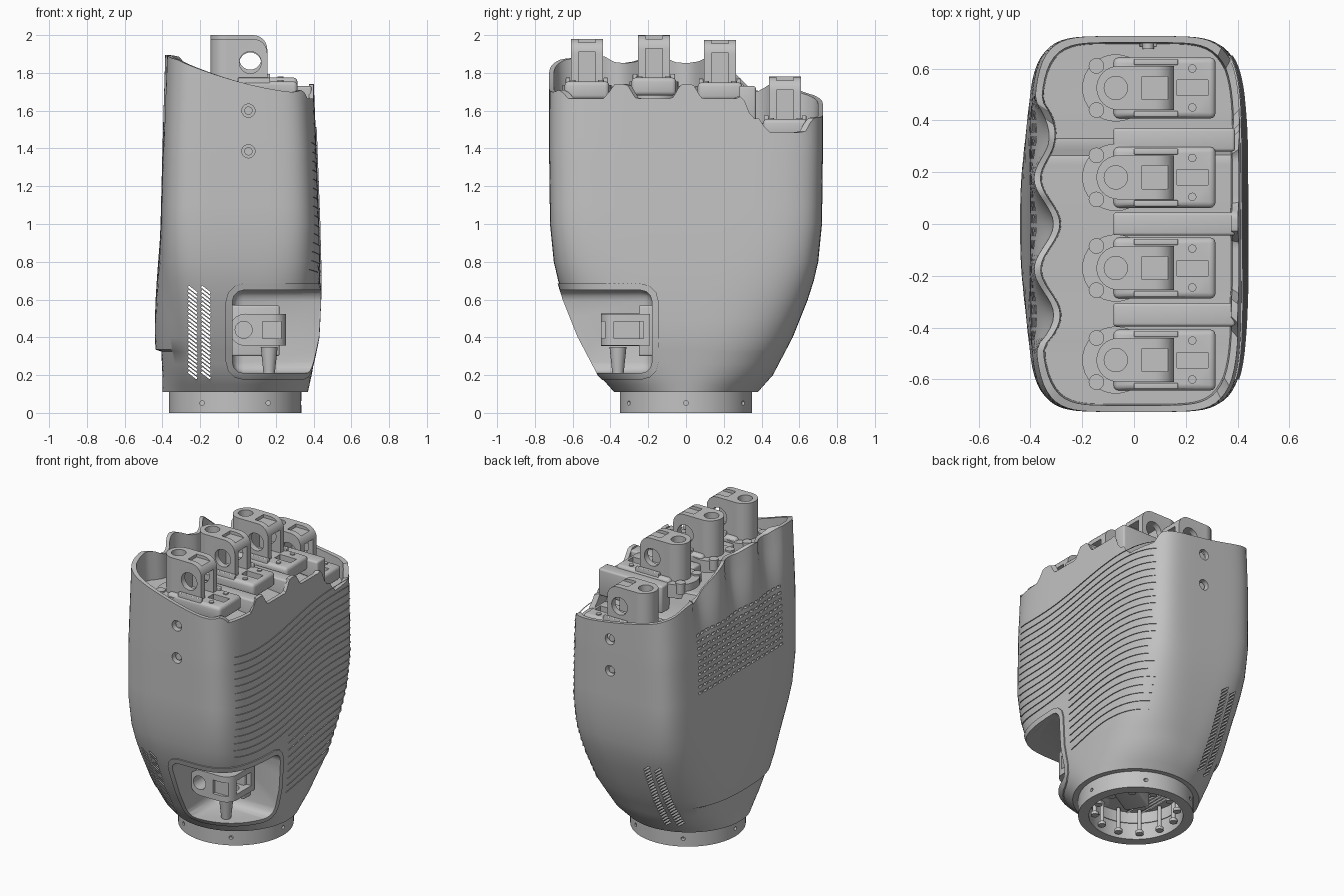
import bpy, bmesh
from math import sin, cos, pi, radians
from mathutils import Matrix, Vector

if "Cube" in bpy.data.objects:
    bpy.data.objects.remove(bpy.data.objects["Cube"])

GREY = bpy.data.materials.new("mid_grey")
GREY.use_nodes = True
GREY.diffuse_color = (.54, .54, .54, 1)
GREY.node_tree.nodes["Principled BSDF"].inputs["Base Color"].default_value = (.54, .54, .54, 1)

def finish(bm, name, smooth=True):
    bmesh.ops.recalc_face_normals(bm, faces=bm.faces)
    me = bpy.data.meshes.new(name)
    bm.to_mesh(me)
    bm.free()
    me.materials.append(GREY)
    ob = bpy.data.objects.new(name, me)
    bpy.context.collection.objects.link(ob)
    if smooth:
        shade(ob)
    return ob

def shade(ob):
    bpy.ops.object.select_all(action='DESELECT')
    ob.select_set(True)
    bpy.context.view_layer.objects.active = ob
    bpy.ops.object.shade_smooth_by_angle(angle=radians(32))

def add_box(bm, x, y, z, bevel=0, turn=None):
    mid = Vector((sum(x) / 2, sum(y) / 2, sum(z) / 2))
    size = (x[1] - x[0], y[1] - y[0], z[1] - z[0], 1)
    m = Matrix.Translation(mid) @ (turn or Matrix()) @ Matrix.Diagonal(size)
    vs = bmesh.ops.create_cube(bm, size=1, matrix=m)["verts"]
    if bevel:
        es = list({e for v in vs for e in v.link_edges})
        bmesh.ops.bevel(bm, geom=es, offset=bevel, segments=3, affect='EDGES', profile=0.5)

def add_cyl(bm, centre, r, h, axis='Z', seg=32, r2=None):
    rot = {'Z': Matrix(), 'X': Matrix.Rotation(pi / 2, 4, 'Y'), 'Y': Matrix.Rotation(pi / 2, 4, 'X')}[axis]
    bmesh.ops.create_cone(bm, cap_ends=True, segments=seg, radius1=r, radius2=r2 or r, depth=h,
                          matrix=Matrix.Translation(centre) @ rot)

def boolean(ob, bm, op='DIFFERENCE', overlapping=False):
    cutter = finish(bm, "cutter", smooth=False)
    mod = ob.modifiers.new("cut", 'BOOLEAN')
    mod.operation, mod.object, mod.solver, mod.use_self = op, cutter, 'EXACT', overlapping
    bpy.context.view_layer.objects.active = ob
    bpy.ops.object.modifier_apply(modifier=mod.name)
    bpy.data.objects.remove(cutter)

def table(z, values, keys=(.11, .2, .4, .65, .8, 1, 1.4, 1.9)):
    for i in range(len(keys) - 1):
        if z <= keys[i + 1]:
            t = max(0, (z - keys[i]) / (keys[i + 1] - keys[i]))
            return values[i] + t * (values[i + 1] - values[i])
    return values[-1]

def ease(a, b, v):
    t = min(1, max(0, (v - a) / (b - a)))
    return t * t * (3 - 2 * t)

# Shell cross-section: rounded oblong growing out of a circle
FINGERS = ((-.525, 1.98), (-.17, 2.0), (.18, 1.975), (.525, 1.78))

def section(z):
    lo = table(z, (-.40, -.40, -.41, -.415, -.415, -.41, -.40, -.385))
    hi = table(z, (.37, .39, .425, .435, .435, .43, .415, .395))
    b = table(z, (.38, .46, .565, .665, .70, .72, .725, .725))
    n = table(z, (2, 2.4, 3.2, 4.2, 5, 5.8, 6, 5.5))
    return (lo + hi) / 2, (hi - lo) / 2, b, n

def back_shift(y, z):
    fold = .075 * (.5 + .5 * cos(2 * pi * y / .35)) * ease(.52, .42, abs(y)) * ease(1.35, 1.85, z)
    lip = .03 * max(0, 1 - (y / .5) ** 2) * ease(1.0, .4, z) if z > .33 else 0
    return fold - lip

def around(phi, z, off=0):
    c, a, b, n = section(z)
    a, b = a + off, b + off
    r = (abs(cos(phi) / a) ** n + abs(sin(phi) / b) ** n) ** (-1 / n)
    x, y = r * cos(phi), r * sin(phi)
    if x < 0:
        x += back_shift(y, z) * min(1, -x / a * 1.5)
    return Vector((c + x, y, z))

def side(y, z, sign, off):
    c, a, b, n = section(z)
    x = sign * (a * max(0, 1 - abs(y / b) ** n) ** (1 / n) + off)
    return Vector((c + x + (back_shift(y, z) if sign < 0 else 0), y, z))

def heights(phi):
    p = around(phi, 1.7)
    step = ease(.28, .35, p.y)
    dip = sum(ease(.15, .09, abs(p.y - f)) for f, _ in FINGERS)
    low = 1.74 - .18 * step - .075 * dip - .05 * ease(-.6, -.72, p.y)
    high = 1.90 - .15 * ease(.1, .42, p.y) - .05 * ease(.5, .72, p.y)
    high -= .03 * (.5 + .5 * cos(2 * pi * p.y / .35)) * ease(.5, .4, abs(p.y))
    s = min(1, max(0, (.4 - p.x) / .8))
    top = low + (high - low) * s ** 1.7
    return top, min(top - .02, 1.63 - .19 * step + .07 * s)

def shell(name, off=0):
    n, bm = 180, bmesh.new()
    fixed = [.11, .15, .2, .26, .325, .335] + [.4 + .1 * i for i in range(9)]
    cols = []
    for j in range(n):
        phi = 2 * pi * j / n
        top, floor = heights(phi)
        pts = [around(phi, z, off) for z in fixed]
        pts += [around(phi, 1.2 + (top - 1.2) * i / 10, off) for i in range(1, 11)]
        pts.append(around(phi, top, -.025))
        inner = around(phi, top, -.03)
        inner.z = floor
        pts.append(inner)
        cols.append([bm.verts.new(p) for p in pts])
    for j in range(n):
        a, b = cols[j], cols[(j + 1) % n]
        for i in range(len(a) - 1):
            bm.faces.new((a[i], b[i], b[i + 1], a[i + 1]))
    bm.faces.new([c[0] for c in cols])
    for j in range(-n // 4, n // 4):
        loop = [cols[k % n][-1] for k in (j, j + 1, n // 2 - j - 1, n // 2 - j)]
        bm.faces.new(list(dict.fromkeys(loop)))
    return finish(bm, name, smooth=False)

def thumb_opening(grow=0):
    bm = bmesh.new()
    add_box(bm, (-.03 - grow, .8), (-1.1, -.18 + grow), (.21 - grow, .65 + grow), .06 + grow)
    return bm

# Hand shell with thumb opening, wrist bore, screw recesses, vents and grille
body = shell("hand_shell")
boolean(body, thumb_opening())
bm = bmesh.new()
add_cyl(bm, (-.015, 0, .1), .28, .17, seg=48)
boolean(body, bm)
bm = bmesh.new()
add_box(bm, (-.24, -.06), (-.13, .13), (.05, 1.2))
boolean(body, bm)
SCREWS = [(-1, 1.6), (-1, 1.385), (1, 1.48), (1, 1.27)]
bm = bmesh.new()
for sign, z in SCREWS:
    add_cyl(bm, (.055, sign * .725, z), .035, .08, 'Y', 24)
boolean(body, bm)
bm = bmesh.new()
for x in (-.24, -.17):
    for i in range(22):
        z = .2 + .0215 * i
        add_box(bm, (x - .029, x + .029), (-.9, .9), (z - .0055, z + .0055), 0, Matrix.Rotation(radians(38), 4, 'Y'))
boolean(body, bm)
bm = bmesh.new()
for r in range(10):
    for c in range(18):
        y, z = -.43 + .05 * c, 1.13 + .042 * r
        p = side(y, z, -1, 0)
        add_box(bm, (p.x - .02, p.x + .03), (y - .017, y + .017), (z - .008, z + .008))
boolean(body, bm)
shade(body)

# Raised rim around the thumb opening
rim = shell("thumb_rim", .008)
boolean(rim, thumb_opening(.035), 'INTERSECT')
boolean(rim, thumb_opening())
shade(rim)

# Recessed screws on both narrow sides
bm = bmesh.new()
for sign, z in SCREWS:
    add_cyl(bm, (.055, sign * .69, z), .022, .03, 'Y', 16)
finish(bm, "side_screws")

# Fine grip ledges on the broad face
bm = bmesh.new()
for k in range(24):
    last = None
    for i in range(60):
        y = -.6 + 1.25 * i / 59
        z = .36 + .048 * k + .05 * sin(4 * y)
        if abs(y) > section(z)[2] * .92 or (y < -.1 and z < .74):
            last = None
            continue
        pair = [bm.verts.new(side(y, z, 1, o)) for o in (-.002, .006)]
        if last:
            bm.faces.new((last[0], last[1], pair[1], pair[0]))
        last = pair
finish(bm, "grip_ledges", False)

# Wrist ring with bolt holes, pegs and a connector block inside
bm = bmesh.new()
add_cyl(bm, (-.015, 0, .06), .35, .12, seg=72)
ring = finish(bm, "wrist_ring", smooth=False)
bm = bmesh.new()
add_cyl(bm, (-.015, 0, .05), .285, .3, seg=72)
boolean(ring, bm)
bm = bmesh.new()
for k in range(6):
    a = k * pi / 3
    add_cyl(bm, (-.015 + .35 * cos(a), .35 * sin(a), .052), .012, .04, 'X' if k % 3 == 0 else 'Y', 12)
boolean(ring, bm)
shade(ring)
bm = bmesh.new()
for k in range(12):
    a = (k + .5) * pi / 6
    add_cyl(bm, (-.015 + .25 * cos(a), .25 * sin(a), .1), .013, .16, seg=12)
    add_cyl(bm, (-.015 + .25 * cos(a), .25 * sin(a), .025), .024, .02, seg=16)
add_box(bm, (-.1, .16), (-.08, .08), (.1, .2), .015, Matrix.Rotation(radians(30), 4, 'Z'))
finish(bm, "wrist_pegs_and_block")

# Slotted lug with a pin hole, top at local z = 0
def lug(name, matrix):
    bm = bmesh.new()
    add_cyl(bm, (-.06, 0, -.13), .085, .26)
    ob = finish(bm, name, smooth=False)
    bm = bmesh.new()
    add_box(bm, (-.06, .155), (-.0845, .0845), (-.26, 0))
    edge = [e for e in bm.edges if all(v.co.x > .1 and v.co.z > -.1 for v in e.verts)]
    bmesh.ops.bevel(bm, geom=edge, offset=.075, segments=6, affect='EDGES', profile=.5)
    boolean(ob, bm, 'UNION')
    for build in (lambda b: add_box(b, (.0, .3), (-.045, .045), (-.225, -.07)),
                  lambda b: add_box(b, (.03, .3), (-.045, .045), (-.02, .1)),
                  lambda b: add_cyl(b, (.065, 0, -.125), .058, .5, 'Y'),
                  lambda b: add_cyl(b, (-.07, 0, -.03), .045, .2)):
        bm = bmesh.new()
        build(bm)
        boolean(ob, bm)
    shade(ob)
    ob.matrix_world = matrix

# Screwed finger mount with a collar and a cable pocket
def mount(name, matrix):
    bm = bmesh.new()
    add_cyl(bm, (-.07, 0, -.29), .13, .09)
    add_box(bm, (-.08, .315), (-.118, .118), (-.32, -.225), .022)
    for s in (-1, 1):
        add_cyl(bm, (-.145, s * .085, -.27), .03, .07, seg=16)
        add_cyl(bm, (.225, s * .075, -.224), .016, .012, seg=16)
        add_box(bm, (.0, .17), (s * .1 - .012, s * .1 + .012), (-.24, -.205), .005)
    ob = finish(bm, name, smooth=False)
    bm = bmesh.new()
    add_box(bm, (.165, .285), (-.03, .03), (-.26, -.2))
    boolean(ob, bm, overlapping=True)
    shade(ob)
    ob.matrix_world = matrix

for i, (y, z) in enumerate(FINGERS):
    place = Matrix.Translation((0, y, z))
    lug("finger_lug_%d" % (i + 1), place)
    mount("finger_mount_%d" % (i + 1), place)
lug("thumb_lug", Matrix.Translation((.1, -.45, .44)) @ Matrix.Rotation(pi / 2, 4, 'X'))

# Thumb motor block and pivot, and the dividers between finger sockets
bm = bmesh.new()
add_box(bm, (-.04, .22), (-.25, -.17), (.3, .57), .012)
add_cyl(bm, (.165, -.36, .28), .03, .14, seg=20, r2=.045)
finish(bm, "thumb_motor")
bm = bmesh.new()
for y in (-.35, 0, .325):
    add_box(bm, (-.08, .39), (y - .045, y + .045), (1.55, 1.73), .012)
finish(bm, "socket_dividers")
